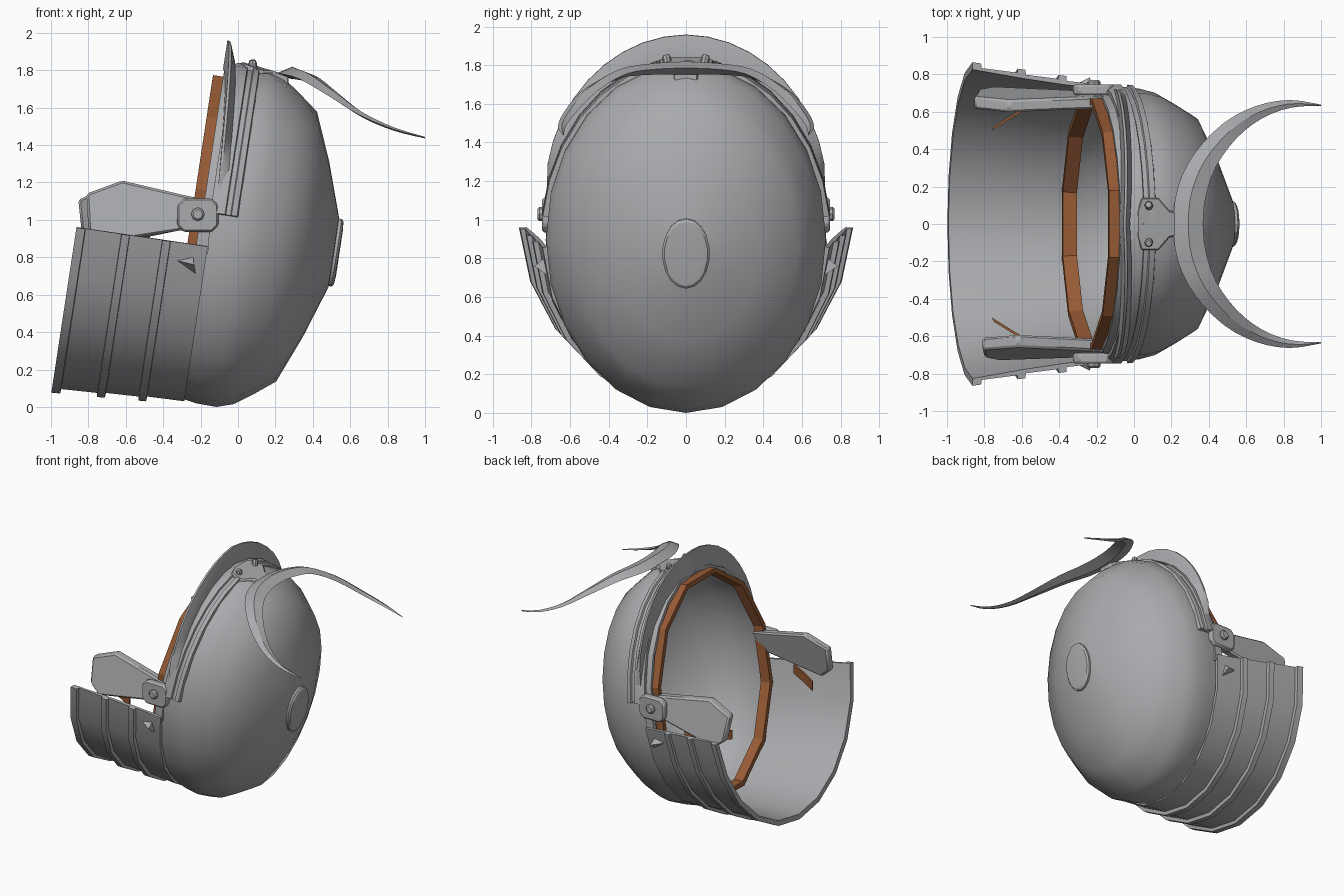
import bpy, bmesh, math
from mathutils import Vector

if "Cube" in bpy.data.objects:
    bpy.data.objects.remove(bpy.data.objects["Cube"])


def material(name, rgb):
    m = bpy.data.materials.new(name)
    m.diffuse_color = (*rgb, 1)
    m.use_nodes = True
    m.node_tree.nodes["Principled BSDF"].inputs["Base Color"].default_value = m.diffuse_color
    return m


STEEL = material("steel grey", (0.40, 0.405, 0.42))
LEATHER = material("leather brown", (0.31, 0.105, 0.036))
RH, RV = 0.725, 0.90          # half width and half height of the shell


def P(d, y, v):
    """Tilted shell frame: d along the axis to the crown, v across it."""
    return Vector((-0.235 + 0.988 * d + 0.15 * v, y, 0.94 - 0.15 * d + 0.988 * v))


def E(deg, d, off=0, rh=RH, rv=RV):
    """Point on the elliptical shell, angle measured from the top."""
    t = math.radians(deg)
    return P(d, (rh + off) * math.sin(t), (rv + off) * math.cos(t))


def build(name, verts, faces, mat=STEEL, angle=38, bevel=0):
    me = bpy.data.meshes.new(name)
    me.from_pydata([tuple(v) for v in verts], [], faces)
    bm = bmesh.new()
    bm.from_mesh(me)
    bmesh.ops.recalc_face_normals(bm, faces=bm.faces)
    bm.to_mesh(me)
    bm.free()
    me.materials.append(mat)
    ob = bpy.data.objects.new(name, me)
    bpy.context.collection.objects.link(ob)
    if bevel:
        b = ob.modifiers.new("bevel", 'BEVEL')
        b.width, b.segments, b.limit_method = bevel, 1, 'ANGLE'
    bpy.context.view_layer.objects.active = ob
    ob.select_set(True)
    bpy.ops.object.shade_smooth_by_angle(angle=math.radians(angle))
    ob.select_set(False)
    return ob


def sweep(name, rings, loop=False, **kw):
    """Skin closed cross-sections; loop joins the last one to the first."""
    n, m = len(rings[0]), len(rings)
    faces = []
    for i in range(m if loop else m - 1):
        a, b = i * n, ((i + 1) % m) * n
        faces += [(a + j, a + (j + 1) % n, b + (j + 1) % n, b + j) for j in range(n)]
    if not loop:
        faces += [tuple(range(n)), tuple(range((m - 1) * n, m * n))]
    return build(name, [p for r in rings for p in r], faces, **kw)


def arc(a, b, n):
    return [a + (b - a) * i / n for i in range(n + 1)]


def mirror_y(pts, s):
    return [Vector((p[0], p[1] * s, p[2])) for p in pts]


# Dome shell, double walled, closed at the crown
outer = [(0.03, 0.975), (0.15, 0.997), (0.26, 1.0), (0.35, 0.968), (0.45, 0.89),
         (0.555, 0.80), (0.66, 0.52), (0.755, 0.21), (0.765, 0.02)]
inner = [(0.735, 0.02), (0.725, 0.2), (0.53, 0.77), (0.33, 0.935), (0.15, 0.965), (0.03, 0.945)]
sweep("dome_shell", [[E(t, d, rh=RH * k, rv=(RV + 0.012) * k) for d, k in outer + inner]
                     for t in arc(0, 360, 24)[:-1]], loop=True, angle=50)

# Crown boss: oval disc with a flat inner oval
N = 18
prof = [(0.70, 0.120, 0.18), (0.772, 0.124, 0.183), (0.783, 0.112, 0.168), (0.787, 0.08, 0.12)]
sweep("crown_boss", [[E(t, d, rh=h, rv=v) for t in arc(0, 360, N)[:-1]]
                     for d, h, v in prof], angle=25)

# Leather lining around the face opening
sec = [(-0.025, -0.03), (-0.025, -0.065), (0.05, -0.075), (0.05, -0.03)]
sweep("leather_lining", [[E(t, d, o) for d, o in sec] for t in arc(15, 375, 12)[:-1]],
      loop=True, mat=LEATHER, angle=20)

# Forehead band with a raised edge rib
sec = [(0.07, -0.02), (0.07, 0.012), (0.10, 0.026), (0.15, 0.026), (0.155, 0.012),
       (0.18, 0.012), (0.185, 0.026), (0.215, 0.022), (0.225, -0.02)]
sweep("forehead_band", [[E(t, d, o) for d, o in sec] for t in arc(-83, 83, 14)], angle=25)

# Upright brow peak, highest in the middle and tapering down the sides
rings = []
for t in arc(-75, 75, 20):
    k = abs(t) / 75
    h = 0.02 + 0.115 * max(0, math.cos(k * math.pi / 2)) ** 0.7
    d = 0.045 + 0.07 * k
    rings.append([E(t, d - 0.022, -0.02), E(t, d - 0.022, h), E(t, d - 0.008, h),
                  E(t, d + 0.028, 0.04 - 0.02 * k), E(t, d + 0.03, -0.02)])
sweep("brow_peak", rings, angle=30)

# Flared neck guard: overlapping lames with ribs
def guard_pt(t, d, o):
    k = (0.08 - d) / 0.7
    return E(t, d, o, 0.738 + 0.105 * k, 0.90 + 0.045 * k)


gsec = [(0.085, -0.015), (0.085, 0.008)]
for r in (-0.137, -0.358):
    gsec += [(r + 0.022, 0.0), (r + 0.02, 0.026), (r - 0.022, 0.026), (r - 0.024, 0.004)]
gsec += [(-0.575, 0.0), (-0.578, 0.024), (-0.625, 0.024), (-0.625, -0.015),
         (-0.36, -0.022), (-0.14, -0.022)]
sweep("neck_guard", [[guard_pt(t, d, o) for d, o in gsec] for t in arc(94.5, 265.5, 10)],
      angle=32)

# Crescent horn: half stations (outer x, outer y, inner x, inner y, z)
half = [(0.21, 0.0, 0.37, 0.0, 1.785), (0.235, 0.2, 0.385, 0.15, 1.78),
        (0.325, 0.38, 0.44, 0.31, 1.755), (0.48, 0.54, 0.55, 0.46, 1.665),
        (0.65, 0.63, 0.685, 0.565, 1.56), (0.83, 0.663, 0.84, 0.622, 1.485),
        (1.0, 0.638, 1.0, 0.632, 1.44)]


def smooth_station(u):
    """Catmull-Rom between the stations, mirrored about the middle."""
    i = min(int(u), len(half) - 2)
    f = u - i
    mir = (half[1][0], -half[1][1], half[1][2], -half[1][3], half[1][4])
    q = [half[i - 1] if i else mir, half[i], half[i + 1], half[min(i + 2, len(half) - 1)]]
    return [0.5 * (2 * b + (c - a) * f + (2 * a - 5 * b + 4 * c - e) * f * f
                   + (3 * b - a - 3 * c + e) * f ** 3) for a, b, c, e in zip(*q)]


rings = []
for u in arc(-6, 6, 36):
    ox, oy, ix, iy, z = smooth_station(abs(u))
    s = -1 if u < 0 else 1
    th = 0.03 * (1 - abs(u) / 6) + 0.004
    mx, my = (ox + ix) / 2, (oy + iy) / 2
    rings.append([Vector((ox, s * oy, z)), Vector((mx, s * my, z + th)),
                  Vector((ix, s * iy, z)), Vector((mx, s * my, z - th))])
sweep("crescent_horn", rings, angle=30)

# Bracket holding the crescent to the band
out = [(0.02, 0.07), (0.04, 0.14), (0.13, 0.14), (0.19, 0.07), (0.27, 0.06),
       (0.27, -0.06), (0.19, -0.07), (0.13, -0.14), (0.04, -0.14), (0.02, -0.07)]
top = lambda x, y: 1.865 - 0.25 * abs(y) - 0.35 * max(0, x - 0.04)
sweep("crescent_bracket", [[Vector((x, y, top(x, y) - h)) for x, y in out] for h in (0.085, 0)],
      angle=20, bevel=0.006)


def bolt(name, c, axis, r, length):
    axis = Vector(axis).normalized()
    u = axis.orthogonal().normalized()
    w = axis.cross(u)
    rings = [[Vector(c) + axis * h + (u * math.cos(a) + w * math.sin(a)) * k
              for a in [math.tau * i / 8 for i in range(8)]]
             for h, k in ((0, r), (length * 0.7, r), (length, r * 0.7))]
    sweep(name, rings, angle=20)


for s in (-1, 1):
    side = "right" if s < 0 else "left"
    bolt("bracket_bolt_" + side, (0.08, 0.095 * s, 1.81), (-0.05, 0.2 * s, 1), 0.022, 0.045)

    # Cheek plate leaning inwards at the top; the left one hangs a little lower
    shape = [(-0.14, 1.10), (-0.30, 1.135), (-0.62, 1.21), (-0.81, 1.14),
             (-0.80, 0.95), (-0.72, 0.88), (-0.20, 0.96)]
    rot, dx = (math.radians(3), -0.04) if s > 0 else (0, 0)
    pts = []
    for x, z in shape:
        lx, lz = x + 0.2, z - 1.05
        pts.append((-0.2 + dx + lx * math.cos(rot) - lz * math.sin(rot),
                    1.05 + lx * math.sin(rot) + lz * math.cos(rot)))
    lean = lambda z: 0.67 - 0.22 * (z - 0.95)
    sweep("cheek_plate_" + side,
          [mirror_y([(x, lean(z) + w, z) for x, z in pts], s) for w in (-0.022, 0.045)],
          angle=20, bevel=0.012)

    # Leather strap inside the cheek
    path = [(-0.48, 0.665), (-0.64, 0.575), (-0.76, 0.50)]
    sweep("cheek_strap_" + side,
          [mirror_y([(x, y, 0.84), (x, y, 0.91), (x + 0.01, y + 0.022, 0.91),
                     (x + 0.01, y + 0.022, 0.84)], s) for x, y in path],
          mat=LEATHER, angle=20)

    # Hinge plate with clipped corners, and its bolt
    oct_ = [(sx * a, sz * b) for sx, sz, a, b in
            ((1, 1, .11, .055), (1, 1, .075, .09), (-1, 1, .075, .09), (-1, 1, .11, .055),
             (-1, -1, .11, .055), (-1, -1, .075, .09), (1, -1, .075, .09), (1, -1, .11, .055))]
    sweep("hinge_plate_" + side,
          [mirror_y([(-0.215 + x, y, 1.025 + z) for x, z in oct_], s) for y in (0.69, 0.745)],
          angle=20, bevel=0.01)
    bolt("hinge_bolt_" + side, (-0.215, 0.735 * s, 1.03), (0, s, 0), 0.036, 0.035)

    # Hinge arm down to the neck guard
    sweep("hinge_arm_" + side,
          [mirror_y([(-0.21, y, 0.96), (-0.15, y, 0.96), (-0.16, y, 0.82), (-0.23, y, 0.82)], s)
           for y in (0.69, 0.725)], angle=20)

    # Small pointed lug on the neck guard
    build("guard_lug_" + side,
          mirror_y([(-0.335, 0.735, 0.785), (-0.24, 0.735, 0.80), (-0.225, 0.70, 0.70),
                    (-0.235, 0.785, 0.76)], s),
          [(0, 1, 2), (0, 1, 3), (1, 2, 3), (2, 0, 3)], angle=20)
